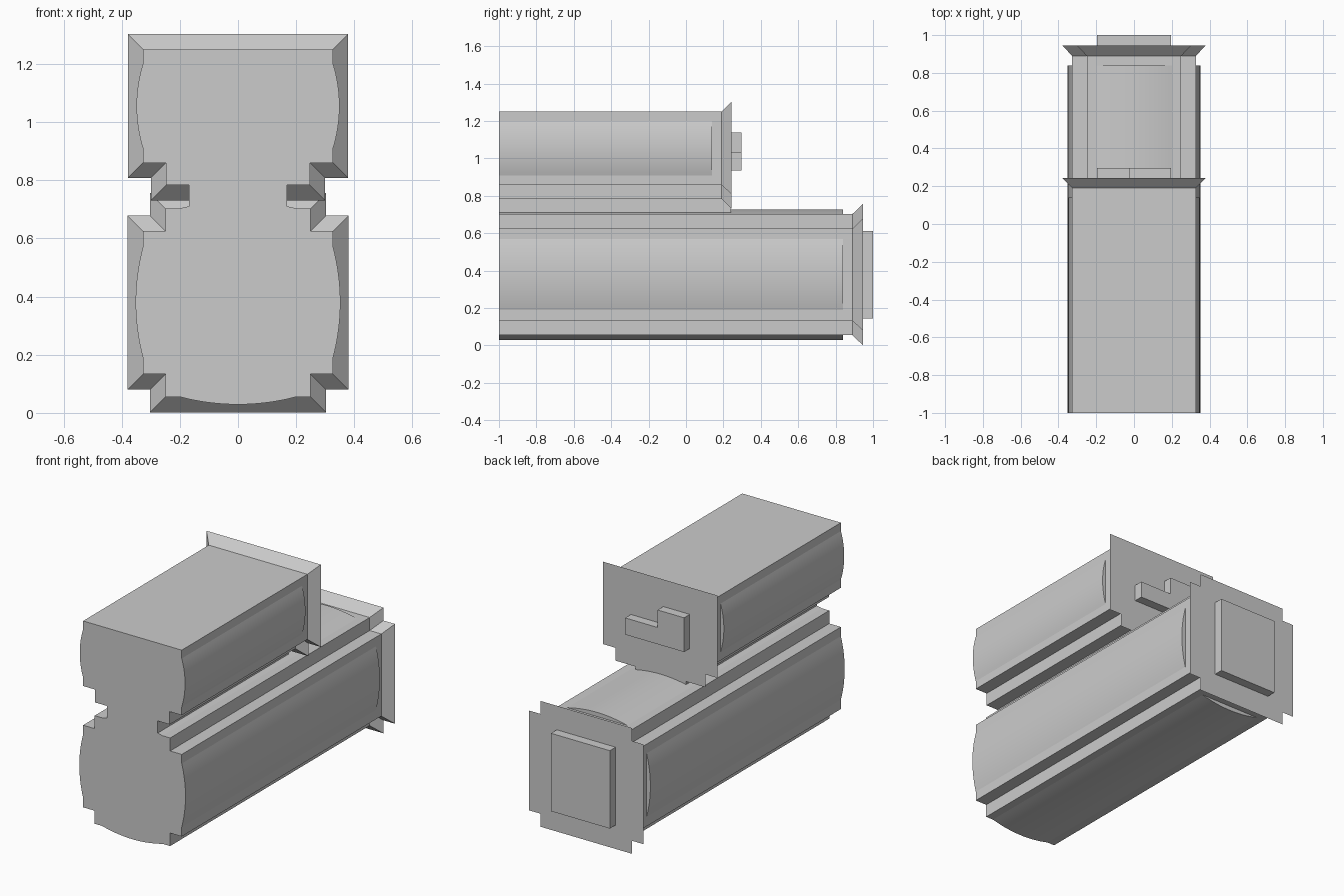
import bpy, bmesh, math

if "Cube" in bpy.data.objects:
    bpy.data.objects.remove(bpy.data.objects["Cube"])

grey = bpy.data.materials.new("plain grey")
grey.diffuse_color = (0.6, 0.6, 0.6, 1)
grey.use_nodes = True
grey.node_tree.nodes["Principled BSDF"].inputs["Base Color"].default_value = grey.diffuse_color


def loft(name, sections):
    """Closed solid through matching (y, [(x, z), ...]) sections."""
    bm = bmesh.new()
    rings = [[bm.verts.new((x, y, z)) for x, z in pts] for y, pts in sections]
    n = len(rings[0])
    for a, b in zip(rings, rings[1:]):
        for i in range(n):
            j = (i + 1) % n
            bm.faces.new((a[i], a[j], b[j], b[i]))
    bm.faces.new(rings[0])
    bm.faces.new(rings[-1])
    bmesh.ops.recalc_face_normals(bm, faces=bm.faces)
    mesh = bpy.data.meshes.new(name)
    bm.to_mesh(mesh)
    bm.free()
    mesh.materials.append(grey)
    obj = bpy.data.objects.new(name, mesh)
    bpy.context.collection.objects.link(obj)
    return obj


def extrude(name, pts, y0, y1):
    return loft(name, [(y0, pts), (y1, pts)])


def mirrored(half):
    """Full outline from its right half, listed bottom to top."""
    return half + [(-x, z) for x, z in reversed(half)]


def rect(x0, x1, z0, z1):
    return [(x0, z0), (x1, z0), (x1, z1), (x0, z1)]


def bulge(name, center, half, rise, direction, y1, steps=16):
    """Long shallow circular-arc pad lying on a flat side."""
    r = (half * half + rise * rise) / (2 * rise)
    a = math.asin(half / r)
    dx, dz = direction
    pts = []
    for i in range(steps + 1):
        t = -a + 2 * a * i / steps
        s, h = r * math.sin(t), r * math.cos(t) - (r - rise)
        pts.append((center[0] + dx * h - dz * s, center[1] + dz * h + dx * s))
    obj = extrude(name, pts, -1, y1)
    bpy.ops.object.select_all(action='DESELECT')
    bpy.context.view_layer.objects.active = obj
    obj.select_set(True)
    bpy.ops.object.shade_smooth_by_angle(angle=math.radians(20))


def lower_outline(g):
    return mirrored([(.25 + g, .055 - g), (.25 + g, .133 - g),
                     (.327 + g, .133 - g), (.327 + g, .625 + g),
                     (.25 + g, .625 + g), (.25 + g, .703 + g)])


def upper_outline(g):
    return mirrored([(.247 + g, .783 - g), (.247 + g, .86 - g),
                     (.327 + g, .86 - g), (.327 + g, 1.25 + g)])


# Lower beam: notched body, flared rear flange, rear pad
loft("lower_body", [(-1, lower_outline(0)), (.89, lower_outline(0)),
                    (.945, lower_outline(.053))])
extrude("lower_rear_pad", rect(-.195, .195, .145, .612), .945, 1)

# Upper beam: shorter body with notches only underneath
loft("upper_body", [(-1, upper_outline(0)), (.19, upper_outline(0)),
                    (.243, upper_outline(.052))])
extrude("upper_rear_pad", [(-.195, .935), (.195, .935), (.195, 1.035),
                           (-.02, 1.035), (-.02, 1.14), (-.195, 1.14)],
        .243, .297)

# Neck joining the two beams
extrude("neck", rect(-.168, .168, .70, .79), -1, .24)

# Shallow rounded bulges along the flat sides
for side, label in ((1, "right"), (-1, "left")):
    bulge("lower_bulge_" + label, (side * .327, .38), .19, .025, (side, 0), .84)
    bulge("upper_bulge_" + label, (side * .327, 1.055), .145, .022, (side, 0), .14)
bulge("lower_bulge_top", (0, .703), .2, .025, (0, 1), .84)
bulge("lower_bulge_bottom", (0, .055), .2, .026, (0, -1), .84)
